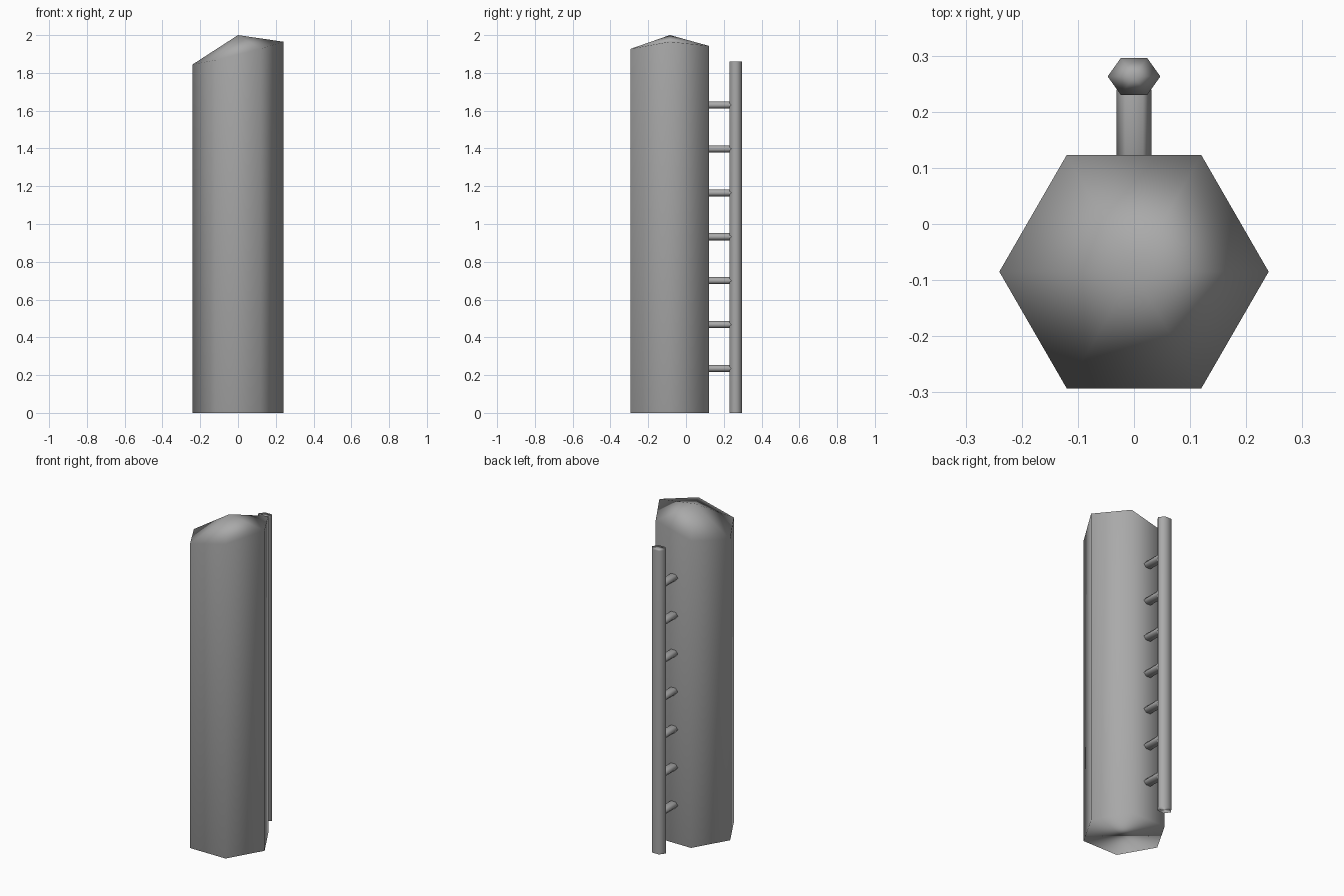
import bpy
import bmesh
from math import cos, sin, pi
from mathutils import Matrix

cube = bpy.data.objects.get("Cube")
if cube:
    bpy.data.objects.remove(cube, do_unlink=True)

grey = bpy.data.materials.new("plain grey")
grey.use_nodes = True
colour = (0.4, 0.4, 0.4, 1)
grey.diffuse_color = colour
grey.node_tree.nodes["Principled BSDF"].inputs["Base Color"].default_value = colour


def hex_prism(name, rx, ry, length, matrix, top=None):
    """Six-sided prism along its local z; top(x, y, is_centre) shapes the upper cap."""
    bm = bmesh.new()
    corners = [(rx * cos(i * pi / 3), ry * sin(i * pi / 3)) for i in range(6)]
    height = top or (lambda x, y, is_centre: length)
    low = [bm.verts.new((x, y, 0)) for x, y in corners]
    high = [bm.verts.new((x, y, height(x, y, False))) for x, y in corners]
    peak = bm.verts.new((0, 0, height(0, 0, True)))
    bm.faces.new(low[::-1])
    for i in range(6):
        j = (i + 1) % 6
        bm.faces.new((low[i], low[j], high[j], high[i]))
        bm.faces.new((high[i], high[j], peak))
    for face in bm.faces:
        face.smooth = True
    bm.transform(matrix)
    bmesh.ops.recalc_face_normals(bm, faces=bm.faces)
    mesh = bpy.data.meshes.new(name)
    bm.to_mesh(mesh)
    bm.free()
    mesh.materials.append(grey)
    obj = bpy.data.objects.new(name, mesh)
    bpy.context.collection.objects.link(obj)
    # Large faces dominate the soft shading
    obj.modifiers.new("soft_shading", "WEIGHTED_NORMAL").mode = "FACE_AREA"
    return obj


# Main column with a slanted rim and a raised peak
def slanted_cap(x, y, is_centre):
    return 2.0 if is_centre else 1.905 + 0.25 * x + 0.036 * y


hex_prism("column", 0.24, 0.24, 2.0, Matrix.Translation((0, -0.085, 0)), slanted_cap)

# Upright rail behind the column
hex_prism("rail", 0.047, 0.038, 1.86, Matrix.Translation((0, 0.263, 0)))

# Rungs joining the column to the rail
for i in range(7):
    place = Matrix.Translation((0, 0.11, 0.235 + i * 0.2325)) @ Matrix.Rotation(-pi / 2, 4, "X")
    hex_prism(f"rung_{i + 1}", 0.031, 0.0215, 0.13, place)
